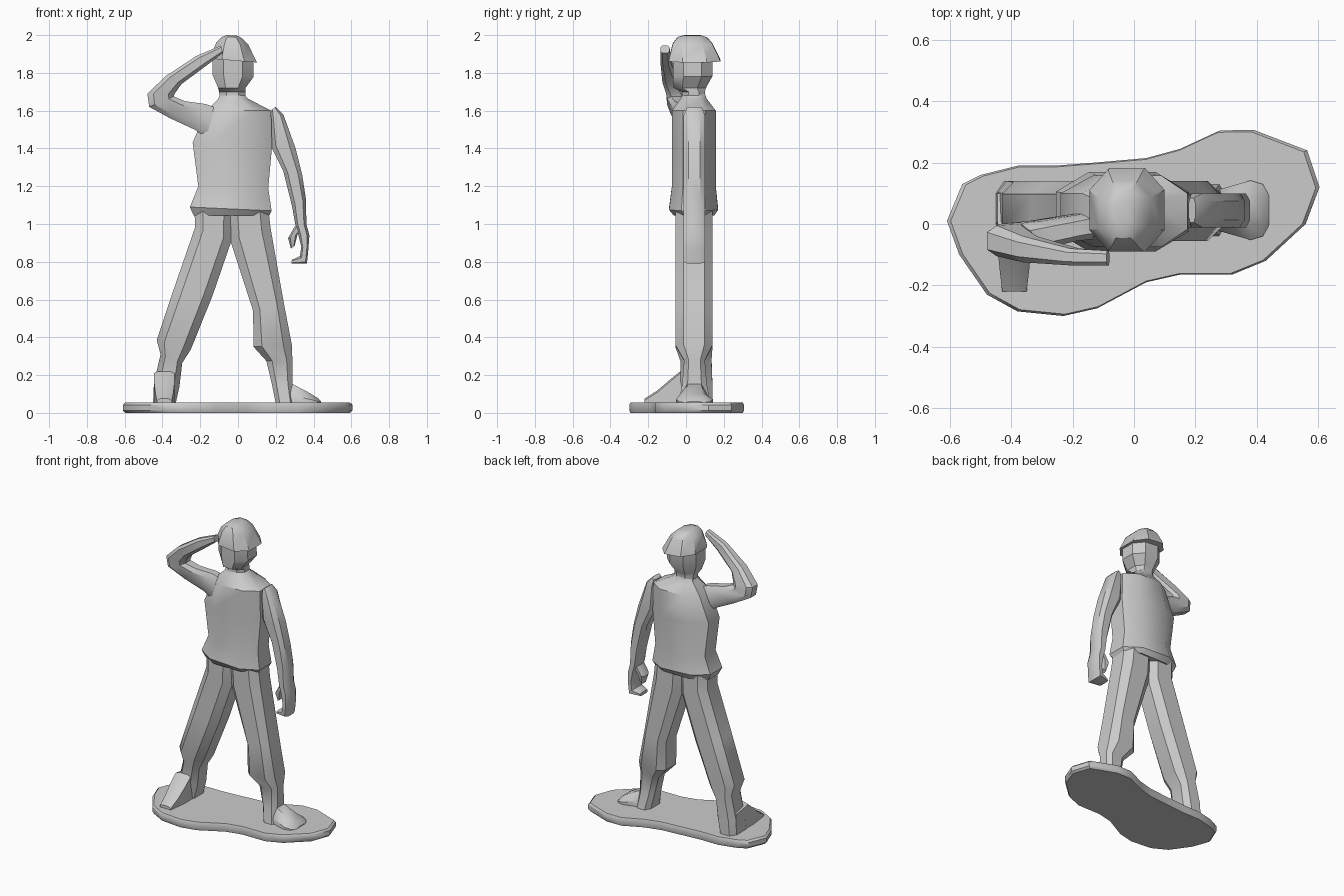
import bpy, bmesh
from mathutils import Vector


def finish(bm, name):
    bmesh.ops.recalc_face_normals(bm, faces=bm.faces)
    me = bpy.data.meshes.new(name)
    bm.to_mesh(me)
    bm.free()
    ob = bpy.data.objects.new(name, me)
    bpy.context.collection.objects.link(ob)
    return ob


def skin(name, rings):
    """Join equal-length point rings into a closed solid."""
    bm = bmesh.new()
    vs = [[bm.verts.new(p) for p in r] for r in rings]
    n = len(vs[0])
    for a, b in zip(vs, vs[1:]):
        for i in range(n):
            j = (i + 1) % n
            bm.faces.new((a[i], a[j], b[j], b[i]))
    bm.faces.new(vs[0])
    bm.faces.new(vs[-1])
    return finish(bm, name)


def loft(name, sections, c=0.22):
    """Sections: (x, z) of both front-view edges, then the y range; cut corners."""
    octagon = [(0, c), (c, 0), (1 - c, 0), (1, c), (1, 1 - c), (1 - c, 1), (c, 1), (0, 1 - c)]
    rings = []
    for xl, zl, xr, zr, y0, y1 in sections:
        rings.append([Vector((xl + (xr - xl) * u, y0 + (y1 - y0) * v, zl + (zr - zl) * u))
                      for u, v in octagon])
    return skin(name, rings)


# Puddle-shaped base with rounded rim
outline = [(-.61, .01), (-.56, .13), (-.5, .16), (-.38, .19), (-.26, .19), (-.13, .2),
           (.04, .215), (.15, .245), (.28, .305), (.39, .307), (.565, .24), (.605, .12),
           (.56, 0), (.43, -.12), (.32, -.165), (.15, -.165), (.04, -.19), (-.12, -.275),
           (-.23, -.3), (-.38, -.285), (-.48, -.23), (-.57, -.1)]
skin("base", [[(x * s, y * s, z) for x, y in outline]
              for s, z in ((.98, 0), (1, .012), (1, .043), (.98, .055))])

# Jacket
loft("jacket", [
    (-.235, 1.045, .165, 1.045, -.065, .15),
    (-.255, 1.09, .178, 1.07, -.09, .17),
    (-.21, 1.2, .16, 1.19, -.075, .158),
    (-.24, 1.43, .18, 1.41, -.075, .158),
    (-.17, 1.6, .175, 1.6, -.075, .158),
    (-.11, 1.655, .05, 1.665, -.03, .11),
    (-.09, 1.69, .03, 1.69, -.015, .10)], .25)

# Head with neck
loft("head", [
    (-.095, 1.64, .035, 1.64, -.02, .1),
    (-.1, 1.70, .04, 1.70, -.02, .1),
    (-.105, 1.72, .04, 1.72, -.065, .105),
    (-.135, 1.79, .083, 1.78, -.07, .14),
    (-.135, 1.9, .08, 1.88, -.07, .14)], .27)

# Helmet
loft("helmet", [
    (-.145, 1.875, .1, 1.855, -.09, .182),
    (-.145, 1.89, .09, 1.875, -.088, .175),
    (-.115, 1.96, .055, 1.95, -.07, .14),
    (-.085, 1.99, .015, 1.988, -.045, .11),
    (-.06, 2.0, -.01, 1.998, -.01, .08)], .26)

# Striding trouser legs
loft("right_leg", [
    (-.23, 1.09, -.03, 1.09, -.055, .14),
    (-.228, .98, -.035, .91, -.055, .14),
    (-.335, .67, -.135, .62, -.055, .14),
    (-.43, .385, -.25, .335, -.055, .14),
    (-.41, .31, -.295, .265, -.03, .135),
    (-.445, .16, -.31, .14, -.03, .14),
    (-.45, .05, -.33, .05, -.04, .14)])
loft("left_leg", [
    (-.05, 1.09, .16, 1.09, -.055, .14),
    (-.04, .91, .172, .98, -.055, .14),
    (.08, .54, .243, .58, -.055, .14),
    (.082, .35, .285, .36, -.055, .14),
    (.15, .275, .288, .28, -.01, .1),
    (.18, .15, .288, .155, -.02, .11),
    (.2, .05, .3, .05, -.04, .13)])

# Right boot pointing forward
skin("right_boot", [[(-.39 - w, y, .05), (-.39 + w, y, .05), (-.39 + w, y, h - .01),
                     (-.39 + w * .55, y, h), (-.39 - w * .55, y, h), (-.39 - w, y, h - .01)]
                    for y, w, h in ((.1, .055, .2), (-.03, .055, .22), (-.08, .055, .18),
                                    (-.15, .048, .12), (-.22, .04, .075))])
# Left boot pointing sideways
skin("left_boot", [[(x, .045 - w, .05), (x, .045 + w, .05), (x, .045 + w, .05 + (h - .05) * .4),
                    (x, .045 + w * .5, h), (x, .045 - w * .5, h), (x, .045 - w, .05 + (h - .05) * .4)]
                   for x, w, h in ((.21, .05, .15), (.285, .07, .155), (.38, .097, .105),
                                   (.42, .085, .08), (.44, .05, .06))])

# Saluting right arm
loft("right_arm", [
    (-.14, 1.44, -.13, 1.62, -.05, .04),
    (-.23, 1.5, -.17, 1.635, -.055, .03),
    (-.36, 1.56, -.28, 1.65, -.08, .01),
    (-.47, 1.62, -.34, 1.675, -.1, 0),
    (-.48, 1.69, -.335, 1.69, -.105, -.005),
    (-.38, 1.785, -.3, 1.74, -.125, -.04),
    (-.22, 1.89, -.165, 1.84, -.135, -.08),
    (-.09, 1.945, -.08, 1.905, -.135, -.087)])

# Hanging left arm with curled hand
loft("left_arm", [
    (.178, 1.605, .2, 1.62, .005, .085),
    (.172, 1.56, .24, 1.58, -.012, .1),
    (.17, 1.42, .305, 1.4, -.012, .1),
    (.24, 1.28, .34, 1.26, -.012, .1),
    (.285, 1.1, .36, 1.13, -.012, .1),
    (.303, 1.0, .362, 1.0, -.012, .1),
    (.32, .94, .378, .94, -.012, .1),
    (.335, .88, .372, .86, -.012, .1),
    (.328, .83, .365, .79, -.012, .1),
    (.285, .81, .283, .79, .005, .085)])
loft("left_thumb", [
    (.302, .99, .34, .97, .005, .085),
    (.265, .925, .315, .945, .005, .085),
    (.28, .87, .3, .885, .02, .07)])

# Soft shading with crisp corners
for ob in bpy.context.collection.objects:
    ob.select_set(True)
    bpy.context.view_layer.objects.active = ob
bpy.ops.object.shade_smooth_by_angle(angle=0.6)
